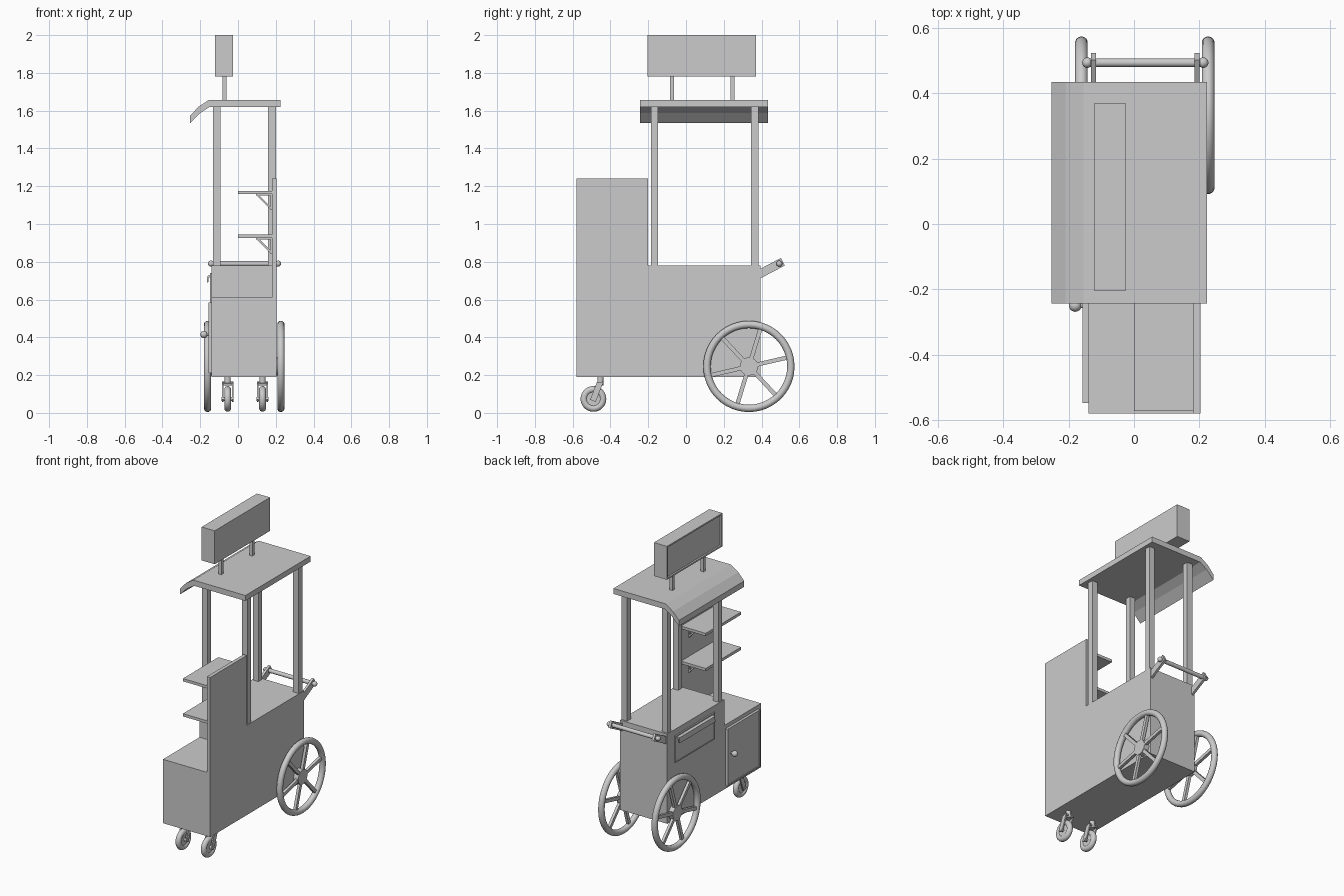
import bpy, bmesh, math
from mathutils import Vector

cube = bpy.data.objects.get("Cube")
if cube:
    bpy.data.objects.remove(cube, do_unlink=True)

grey = bpy.data.materials.new("plain grey")
grey.use_nodes = True
grey.diffuse_color = (0.6, 0.6, 0.6, 1)
grey.node_tree.nodes["Principled BSDF"].inputs["Base Color"].default_value = (0.6, 0.6, 0.6, 1)


def finish(ob, name, smooth=False):
    ob.name = name
    ob.data.materials.append(grey)
    if smooth:
        bpy.ops.object.select_all(action="DESELECT")
        ob.select_set(True)
        bpy.context.view_layer.objects.active = ob
        bpy.ops.object.shade_smooth_by_angle(angle=math.radians(40))
    return ob


def extrude(name, outline, axis, lo, hi):
    """Prism: an outline in the two other axes, extruded along axis."""
    bm = bmesh.new()
    others = [i for i in range(3) if i != axis]
    verts = []
    for a, b in outline:
        p = [0, 0, 0]
        p[axis], p[others[0]], p[others[1]] = lo, a, b
        verts.append(bm.verts.new(p))
    face = bm.faces.new(verts)
    new = bmesh.ops.extrude_face_region(bm, geom=[face])["geom"]
    shift = Vector((0, 0, 0))
    shift[axis] = hi - lo
    bmesh.ops.translate(bm, vec=shift, verts=[v for v in new if isinstance(v, bmesh.types.BMVert)])
    bmesh.ops.recalc_face_normals(bm, faces=bm.faces)
    mesh = bpy.data.meshes.new(name)
    bm.to_mesh(mesh)
    bm.free()
    ob = bpy.data.objects.new(name, mesh)
    bpy.context.collection.objects.link(ob)
    return finish(ob, name)


def box(name, x, y, z):
    outline = [(y[0], z[0]), (y[1], z[0]), (y[1], z[1]), (y[0], z[1])]
    return extrude(name, outline, 0, *x)


def strip(name, x, start, end, width):
    """Flat bar lying in the side plane, between two (y, z) points."""
    a, b = Vector(start), Vector(end)
    d = (b - a).normalized()
    n = Vector((-d.y, d.x)) * width / 2
    return extrude(name, [a - n, b - n, b + n, a + n], 0, *x)


def rod(name, start, end, radius, sides=24):
    a, b = Vector(start), Vector(end)
    bpy.ops.mesh.primitive_cylinder_add(vertices=sides, radius=radius, depth=(b - a).length,
                                        location=(a + b) / 2,
                                        rotation=(b - a).to_track_quat("Z", "Y").to_euler())
    return finish(bpy.context.object, name, True)


def ball(name, loc, radius):
    bpy.ops.mesh.primitive_uv_sphere_add(segments=20, ring_count=12, radius=radius, location=loc)
    return finish(bpy.context.object, name, True)


def ring(name, loc, major, minor):
    bpy.ops.mesh.primitive_torus_add(major_segments=48, minor_segments=14, major_radius=major,
                                     minor_radius=minor, location=loc, rotation=(0, math.pi / 2, 0))
    return finish(bpy.context.object, name, True)


def inset_side(ob, border, depth):
    """Sink a framed panel into the face looking toward -x."""
    bm = bmesh.new()
    bm.from_mesh(ob.data)
    face = min(bm.faces, key=lambda f: f.normal.x)
    bmesh.ops.inset_region(bm, faces=[face], thickness=border, depth=0)
    bmesh.ops.inset_region(bm, faces=[face], thickness=0.001, depth=-depth)
    bm.to_mesh(ob.data)
    bm.free()


# Cabinet: tall counter with a lower bench at the front
extrude("cabinet", [(-0.58, 0.19), (0.395, 0.19), (0.395, 0.78), (-0.2, 0.78), (-0.2, 0.61), (-0.58, 0.61)],
        0, -0.14, 0.18)
box("counter_side", (0.18, 0.204), (-0.2, 0.395), (0.19, 0.78))
box("shelf_panel", (0.18, 0.204), (-0.58, -0.2), (0.19, 1.24))

# Door and drawer on the serving side
door = box("door", (-0.157, -0.14), (-0.548, -0.21), (0.21, 0.585))
inset_side(door, 0.012, 0.003)
rod("knob_stem", (-0.155, -0.25, 0.415), (-0.18, -0.25, 0.415), 0.008)
ball("knob", (-0.18, -0.25, 0.415), 0.019)
drawer = box("drawer", (-0.149, -0.14), (-0.09, 0.32), (0.565, 0.74))
inset_side(drawer, 0.008, 0.003)
extrude("drawer_pull", [(-0.146, 0.73), (-0.162, 0.725), (-0.165, 0.69), (-0.158, 0.69), (-0.155, 0.715), (-0.146, 0.72)],
        1, -0.07, 0.3)

# Shelves with triangular brackets
for level, z in (("lower", 0.945), ("upper", 1.176)):
    box(level + "_shelf", (0, 0.18), (-0.573, -0.205), (z - 0.018, z))
    for side, y in (("front", -0.49), ("back", -0.29)):
        name = f"{level}_{side}_bracket"
        t = z - 0.018
        ys = (y - 0.008, y + 0.008)
        box(name + "_top", (0.095, 0.18), ys, (t - 0.008, t))
        box(name + "_wall", (0.172, 0.18), ys, (t - 0.085, t))
        extrude(name + "_brace", [(0.095, t - 0.004), (0.109, t - 0.004), (0.178, t - 0.073), (0.178, t - 0.087)], 1, *ys)

# Roof with a bent awning edge, on four posts
extrude("roof", [(0.224, 1.62), (0.224, 1.656), (-0.155, 1.656), (-0.21, 1.62), (-0.253, 1.573),
                 (-0.253, 1.535), (-0.2, 1.588), (-0.15, 1.62)], 1, -0.243, 0.435)
for x in (-0.113, 0.18):
    for y in (-0.167, 0.364):
        box("post", (x - 0.02, x + 0.02), (y - 0.019, y + 0.019), (0.775, 1.625))

# Sign box on two stems
sign = box("sign", (-0.121, -0.026), (-0.205, 0.37), (1.78, 2))
inset_side(sign, 0.014, 0.01)
for y in (-0.075, 0.247):
    box("sign_stem", (-0.083, -0.061), (y - 0.011, y + 0.011), (1.65, 1.785))

# Push handle
for x in (-0.124, 0.193):
    strip("handle_arm", (x - 0.008, x + 0.008), (0.36, 0.72), (0.513, 0.8), 0.045)
rod("handle_bar", (-0.143, 0.494, 0.79), (0.212, 0.494, 0.79), 0.013)
for x in (-0.143, 0.212):
    ball("handle_end", (x, 0.494, 0.79), 0.016)

# Large spoked wheels
for side, x, inner in (("left", 0.227, 0.2), ("right", -0.161, -0.136)):
    hub = Vector((x, 0.333, 0.246))
    ring(side + "_wheel_rim", hub, 0.222, 0.0195)
    out = 0.012 if x > 0 else -0.012
    rod(side + "_wheel_hub", (inner, hub.y, hub.z), (x + out, hub.y, hub.z), 0.048)
    for i in range(6):
        a = math.radians(13 + 60 * i)
        d = Vector((math.cos(a), math.sin(a)))
        strip(side + "_spoke", (x - 0.009, x + 0.009), hub.yz + d * 0.03, hub.yz + d * 0.212, 0.022)

# Swivel casters
for side, x in (("right", -0.055), ("left", 0.13)):
    y, z = -0.49, 0.074
    ring(side + "_caster_tyre", (x, y, z), 0.05, 0.018)
    rod(side + "_caster_disc", (x - 0.011, y, z), (x + 0.011, y, z), 0.042)
    rod(side + "_caster_axle", (x - 0.032, y, z), (x + 0.032, y, z), 0.01)
    rod(side + "_caster_stem", (x, -0.453, 0.145), (x, -0.453, 0.195), 0.016)
    strip(side + "_caster_bridge", (x - 0.03, x + 0.03), (-0.475, 0.15), (-0.44, 0.16), 0.012)
    for s in (-1, 1):
        cx = x + s * 0.026
        strip(side + "_caster_fork", (cx - 0.004, cx + 0.004), (-0.457, 0.157), (-0.493, 0.064), 0.032)
